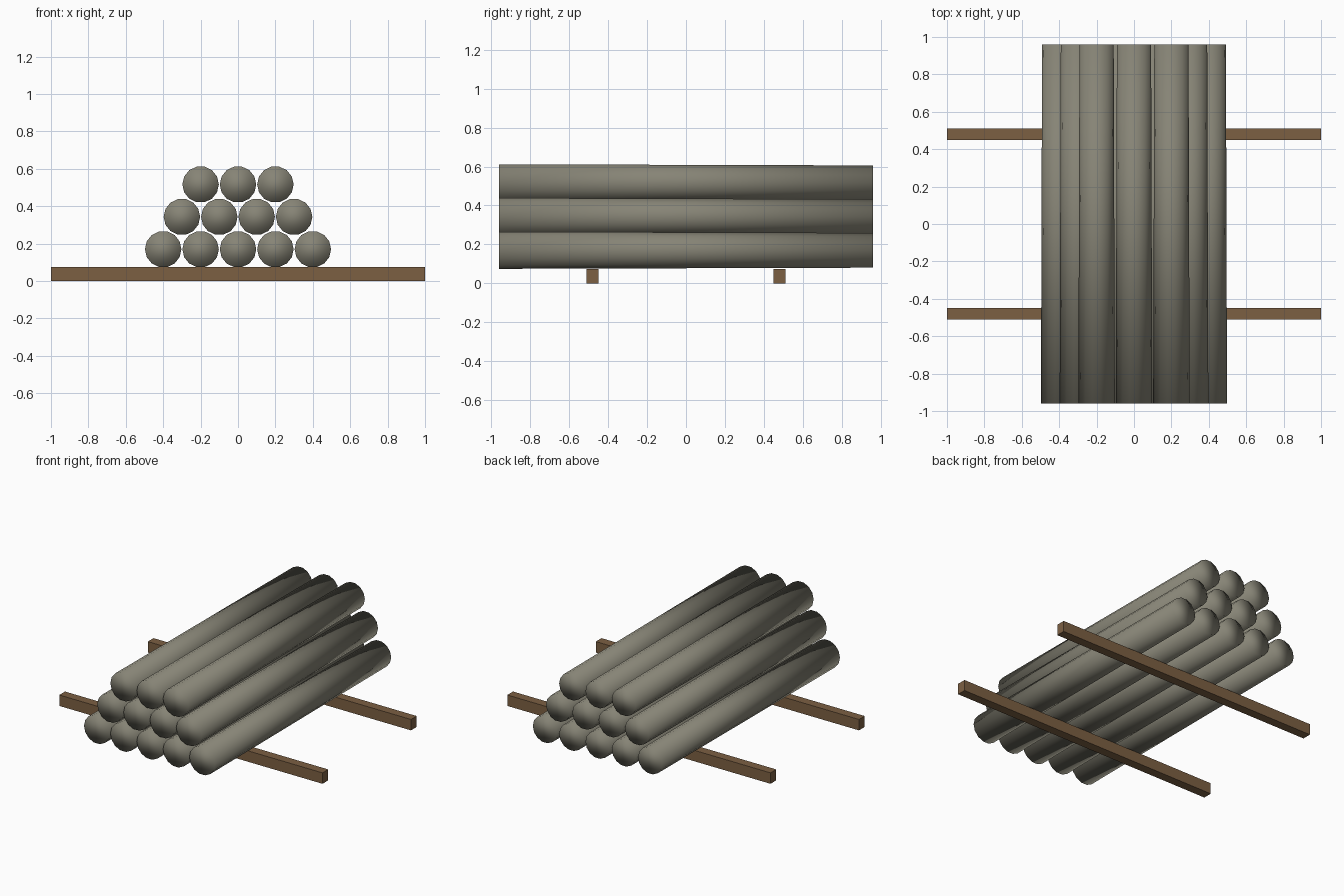
import bpy
import math

if "Cube" in bpy.data.objects:
    bpy.data.objects.remove(bpy.data.objects["Cube"])

LENGTH = 1.92        # log length along y
R_FRONT, R_BACK = 0.0975, 0.0915
PITCH = 0.2          # spacing of neighbouring logs
BASE_Z = 0.17        # axis height of the bottom row


def material(name, color):
    m = bpy.data.materials.new(name)
    m.diffuse_color = (*color, 1)
    m.use_nodes = True
    m.node_tree.nodes["Principled BSDF"].inputs["Base Color"].default_value = m.diffuse_color
    return m


bark = material("grey_bark", (0.24, 0.23, 0.18))
timber = material("brown_timber", (0.2, 0.115, 0.055))


# Slightly tapered log, thick end to the front, soft-shaded including the ends
def log(name, x, z):
    bpy.ops.mesh.primitive_cone_add(
        vertices=14, radius1=R_FRONT, radius2=R_BACK, depth=LENGTH,
        location=(x, 0, z), rotation=(-math.pi / 2, 0, 0))
    ob = bpy.context.object
    # turn the profile so corners sit at the left and right extremes
    for v in ob.data.vertices:
        a = math.pi / 2
        cx, cy = v.co.x, v.co.y
        v.co.x = cx * math.cos(a) - cy * math.sin(a)
        v.co.y = cx * math.sin(a) + cy * math.cos(a)
    ob.name = name
    ob.data.materials.append(bark)
    bpy.ops.object.shade_smooth()


# Square bearer running across under the stack
def bearer(name, y):
    bpy.ops.mesh.primitive_cube_add(size=1, location=(0, y, 0.0375))
    ob = bpy.context.object
    ob.name = name
    ob.scale = (2.0, 0.062, 0.075)
    bpy.ops.object.transform_apply(location=False, rotation=False, scale=True)
    ob.data.materials.append(timber)


# Stack of three nested rows: five, four and three logs
for row, count in enumerate((5, 4, 3)):
    z = BASE_Z + row * PITCH * math.sqrt(3) / 2
    for i in range(count):
        log(f"log_row{row + 1}_{i + 1}", (i - (count - 1) / 2) * PITCH, z)

bearer("front_bearer", -0.48)
bearer("back_bearer", 0.48)
